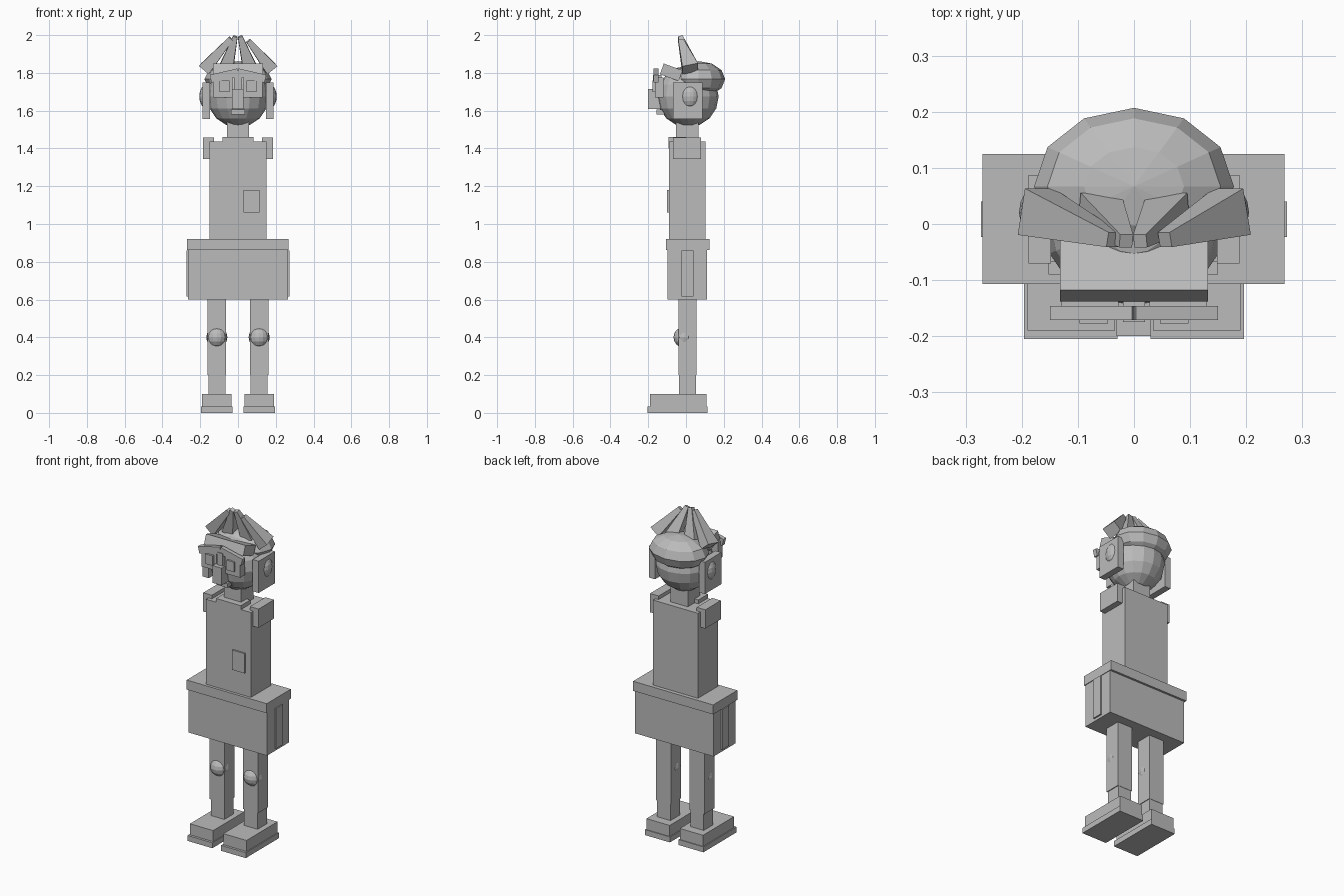
import bpy, bmesh, math
from mathutils import Matrix, Vector

if "Cube" in bpy.data.objects:
    bpy.data.objects.remove(bpy.data.objects["Cube"], do_unlink=True)

GREY = (0.5, 0.5, 0.5, 1)
grey = bpy.data.materials.new("plain_grey")
grey.use_nodes = True
grey.diffuse_color = GREY
grey.node_tree.nodes["Principled BSDF"].inputs["Base Color"].default_value = GREY


def finish(name, bm):
    mesh = bpy.data.meshes.new(name)
    bm.to_mesh(mesh)
    bm.free()
    mesh.materials.append(grey)
    ob = bpy.data.objects.new(name, mesh)
    bpy.context.collection.objects.link(ob)
    return ob


def block(name, x, y, z, rot=None):
    """Box given by its (low, high) range on each axis, optionally turned about its centre."""
    bm = bmesh.new()
    size = [hi - lo for lo, hi in (x, y, z)]
    centre = Vector([(lo + hi) / 2 for lo, hi in (x, y, z)])
    turn = Matrix.Rotation(math.radians(rot[0]), 4, rot[1]) if rot else Matrix()
    bmesh.ops.create_cube(bm, size=1, matrix=Matrix.Translation(centre) @ turn @ Matrix.Diagonal((*size, 1)))
    return finish(name, bm)


def ball(name, centre, radii, segments, rings):
    bm = bmesh.new()
    bmesh.ops.create_uvsphere(bm, u_segments=segments, v_segments=rings, radius=1,
                              matrix=Matrix.Translation(centre) @ Matrix.Diagonal((*radii, 1)))
    return finish(name, bm)


def spike(name, base, tip, wide, deep, tip_size):
    """Square tapered lock of hair from base to tip."""
    base, tip = Vector(base), Vector(tip)
    up = (tip - base).normalized()
    side = Vector((0, 1, 0)).cross(up).normalized()
    back = up.cross(side)
    bm = bmesh.new()
    rows = []
    for p, w, d in ((base, wide, deep), (tip, tip_size, tip_size)):
        rows.append([bm.verts.new(p + side * sx * w / 2 + back * sy * d / 2)
                     for sx, sy in ((-1, -1), (1, -1), (1, 1), (-1, 1))])
    bm.faces.new(rows[0])
    bm.faces.new(rows[1])
    for i in range(4):
        j = (i + 1) % 4
        bm.faces.new((rows[0][i], rows[0][j], rows[1][j], rows[1][i]))
    bmesh.ops.recalc_face_normals(bm, faces=bm.faces)
    return finish(name, bm)


# Body
block("torso", (-.152, .15), (-.09, .102), (.9, 1.436))
block("chest_pocket", (.03, .115), (-.1, -.085), (1.06, 1.18))
block("collar", (-.083, .083), (-.092, 0), (1.4, 1.46))
block("neck", (-.058, .058), (-.053, .065), (1.42, 1.56))
block("belt", (-.27, .268), (-.107, .125), (.862, .92))
block("skirt", (-.264, .264), (-.099, .112), (.6, .865))

# Head and hair cap
ball("head", (0, .01, 1.675), (.163, .163, .163), 16, 8)
ball("hair_cap", (0, .067, 1.767), (.178, .14, .095), 12, 6)
block("fringe", (-.132, .132), (-.131, -.025), (1.773, 1.833), (-20, 'X'))
block("nose", (-.031, .03), (-.2, -.13), (1.61, 1.715))
block("nose_bridge", (-.02, .02), (-.175, -.13), (1.7, 1.79))
block("mouth", (-.037, .037), (-.155, -.1), (1.58, 1.605))


def span(s, a, b):
    return (a, b) if s > 0 else (-b, -a)


# Paired parts
for s, n in ((1, "left_"), (-1, "right_")):
    block(n + "sole", span(s, .029, .196), (-.205, .113), (0, .033))
    block(n + "shoe", span(s, .034, .19), (-.19, .108), (.03, .1))
    block(n + "lower_leg", span(s, .067, .157), (-.036, .054), (.08, .205))
    block(n + "leg", span(s, .063, .162), (-.04, .056), (.2, .62))
    ball(n + "knee", (s * .112, -.01, .4), (.056, .056, .056), 16, 8)
    block(n + "skirt_pocket", span(s, .25, .273), (-.023, .04), (.616, .86))
    block(n + "shoulder", span(s, .128, .186), (-.068, .08), (1.344, 1.458))
    block(n + "ear_flap", span(s, .148, .188), (-.07, .087), (1.557, 1.75))
    ball(n + "ear_knob", (s * .165, .021, 1.675), (.04, .05, .064), 16, 8)
    block(n + "eye_plate", span(s, .028, .13), (-.165, -.12), (1.67, 1.775))
    block(n + "pupil", span(s, .046, .097), (-.177, -.16), (1.7, 1.76))
    block(n + "brow", span(s, -.003, .147), (-.171, -.146), (1.765, 1.807), (s * 13, 'Y'))

# Crest of hair locks leaning together at the top
spike("left_outer_lock", (.175, .022, 1.822), (.055, -.028, 1.97), .068, .085, .027)
spike("right_outer_lock", (-.175, .022, 1.822), (-.037, -.028, 1.982), .068, .085, .027)
spike("left_inner_lock", (.062, .022, 1.83), (.011, -.03, 1.993), .075, .07, .024)
spike("right_inner_lock", (-.062, .022, 1.83), (-.014, -.03, 1.993), .075, .07, .024)
